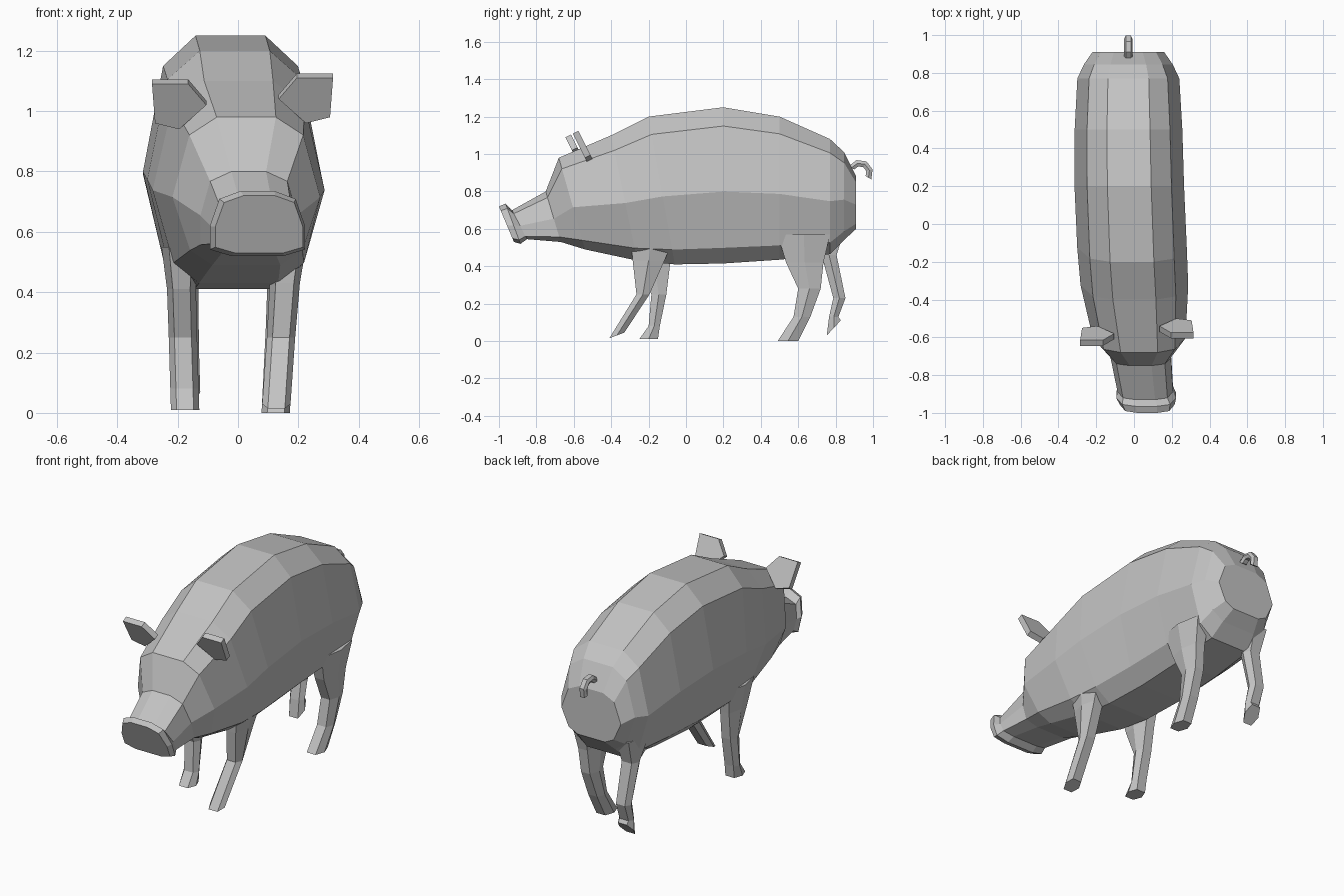
import bpy
import bmesh
from math import cos, sin, radians
from mathutils import Vector

cube = bpy.data.objects.get("Cube")
if cube:
    bpy.data.objects.remove(cube, do_unlink=True)

grey = bpy.data.materials.new("plain grey")
grey.use_nodes = True
colour = (0.55, 0.55, 0.55, 1)
grey.diffuse_color = colour
grey.node_tree.nodes["Principled BSDF"].inputs["Base Color"].default_value = colour


def loft(name, rings):
    """Skin a list of equal-sized point rings and close both ends."""
    bm = bmesh.new()
    loops = [[bm.verts.new(point) for point in ring] for ring in rings]
    for near, far in zip(loops, loops[1:]):
        for i in range(len(near)):
            bm.faces.new((near[i - 1], near[i], far[i], far[i - 1]))
    bm.faces.new(loops[0])
    bm.faces.new(loops[-1])
    bmesh.ops.recalc_face_normals(bm, faces=bm.faces)
    mesh = bpy.data.meshes.new(name)
    bm.to_mesh(mesh)
    bm.free()
    mesh.materials.append(grey)
    obj = bpy.data.objects.new(name, mesh)
    bpy.context.collection.objects.link(obj)


# Ten-sided cross-section: shares of height and half width, top to bottom
LEVELS = (1, 0.88, 0.46, 0.1, 0)
TRUNK_WIDTHS = (0.4, 0.77, 1, 0.76, 0.46)
SNOUT_WIDTHS = (0.36, 0.8, 1, 1, 0.55)


def body_ring(y, half, top, bottom):
    """Ring across the body; the front half leans and bends to the left."""
    is_snout = y < -0.7
    widths = SNOUT_WIDTHS if is_snout else TRUNK_WIDTHS
    lean = 0.08 if is_snout else 0.14 if y < 0 else 0
    centre = 0.1 * ((0.9 - y) / 1.9) ** 3 - 0.03
    left, right = [], []
    for width, level in zip(widths, LEVELS):
        height = bottom + (top - bottom) * level
        depth = y + lean * (1 - level)
        left.append((centre + half * width, depth, height))
        right.append((centre - half * width, depth, height))
    return left + right[::-1]


# Head and trunk in one skin: snout disc and rim, face, neck, barrel, rump
loft("body", [
    body_ring(y=-1, half=0.145, top=0.72, bottom=0.53),
    body_ring(y=-0.965, half=0.158, top=0.735, bottom=0.52),
    body_ring(y=-0.93, half=0.147, top=0.7, bottom=0.545),
    body_ring(y=-0.75, half=0.16, top=0.8, bottom=0.53),
    body_ring(y=-0.68, half=0.245, top=0.98, bottom=0.49),
    body_ring(y=-0.4, half=0.285, top=1.1, bottom=0.43),
    body_ring(y=-0.2, half=0.29, top=1.2, bottom=0.41),
    body_ring(y=0.2, half=0.29, top=1.25, bottom=0.415),
    body_ring(y=0.5, half=0.285, top=1.2, bottom=0.435),
    body_ring(y=0.77, half=0.27, top=1.08, bottom=0.465),
    body_ring(y=0.845, half=0.235, top=1.01, bottom=0.54),
    body_ring(y=0.91, half=0.19, top=0.88, bottom=0.6),
])


def limb_ring(x, half, front, back):
    """Six-sided ring with chamfered front and back edges."""
    front, back = Vector(front), Vector(back)
    outer, inner = [], []
    for share, point in ((0.6, front), (1, (front + back) / 2), (0.6, back)):
        outer.append((x + half * share, point.x, point.y))
        inner.append((x - half * share, point.x, point.y))
    return outer + inner[::-1]


def leg(name, foot_x, splay, path, tilt=0):
    """Leg along (y, depth, z) stations from hip to foot; tilt lifts the heel."""
    rings = []
    for station in path:
        y, depth, z = station
        half = 0.047 + max(0, z - 0.4) / 10
        lift = tilt / 2 if station == path[-1] else 0
        rings.append(limb_ring(foot_x + splay * z, half,
                               (y - depth / 2, z - lift),
                               (y + depth / 2, z + lift)))
    loft(name, rings)


# Legs, each at its own point in the stride
leg("front_leg_left", foot_x=0.125, splay=0.07, tilt=0.03, path=[
    (-0.18, 0.23, 0.55), (-0.2, 0.17, 0.43),
    (-0.23, 0.07, 0.25), (-0.37, 0.08, 0.03)])
leg("front_leg_right", foot_x=-0.175, splay=-0.03, path=[
    (-0.18, 0.23, 0.55), (-0.17, 0.17, 0.41), (-0.145, 0.08, 0.25),
    (-0.17, 0.06, 0.08), (-0.2, 0.1, 0.01)])
leg("back_leg_left", foot_x=0.125, splay=0.05, path=[
    (0.63, 0.28, 0.57), (0.635, 0.2, 0.42), (0.66, 0.12, 0.28),
    (0.62, 0.09, 0.13), (0.545, 0.11, 0)])
leg("back_leg_right", foot_x=-0.17, splay=-0.03, tilt=0.08, path=[
    (0.7, 0.3, 0.6), (0.765, 0.08, 0.46), (0.82, 0.065, 0.23),
    (0.79, 0.05, 0.13), (0.79, 0.075, 0.07)])

# Curled tail: a square-edged strip swept round an arc
tail_rings = []
for angle in range(150, -31, -45):
    spoke = Vector((cos(radians(angle)), sin(radians(angle))))
    pivot = Vector((0.93, 0.9))
    tail_rings.append(limb_ring(-0.03, 0.022,
                                pivot + spoke * 0.07, pivot + spoke * 0.035))
loft("tail", tail_rings)


# Ears: thick plates leaning forward as they rise
EAR_OUTLINE = [(0.12, 0), (0.18, 0.07), (0.3, 0.07), (0.29, -0.06), (0.21, -0.08)]


def ear(name, side, y, z):
    front, back = [], []
    for out, rise in EAR_OUTLINE:
        x = 0.015 + side * out
        depth = y - rise / 2
        front.append((x, depth, z + rise))
        back.append((x, depth + 0.03, z + rise + 0.015))
    loft(name, [front, back])


ear("ear_left", side=1, y=-0.57, z=1.04)
ear("ear_right", side=-1, y=-0.61, z=1.02)
